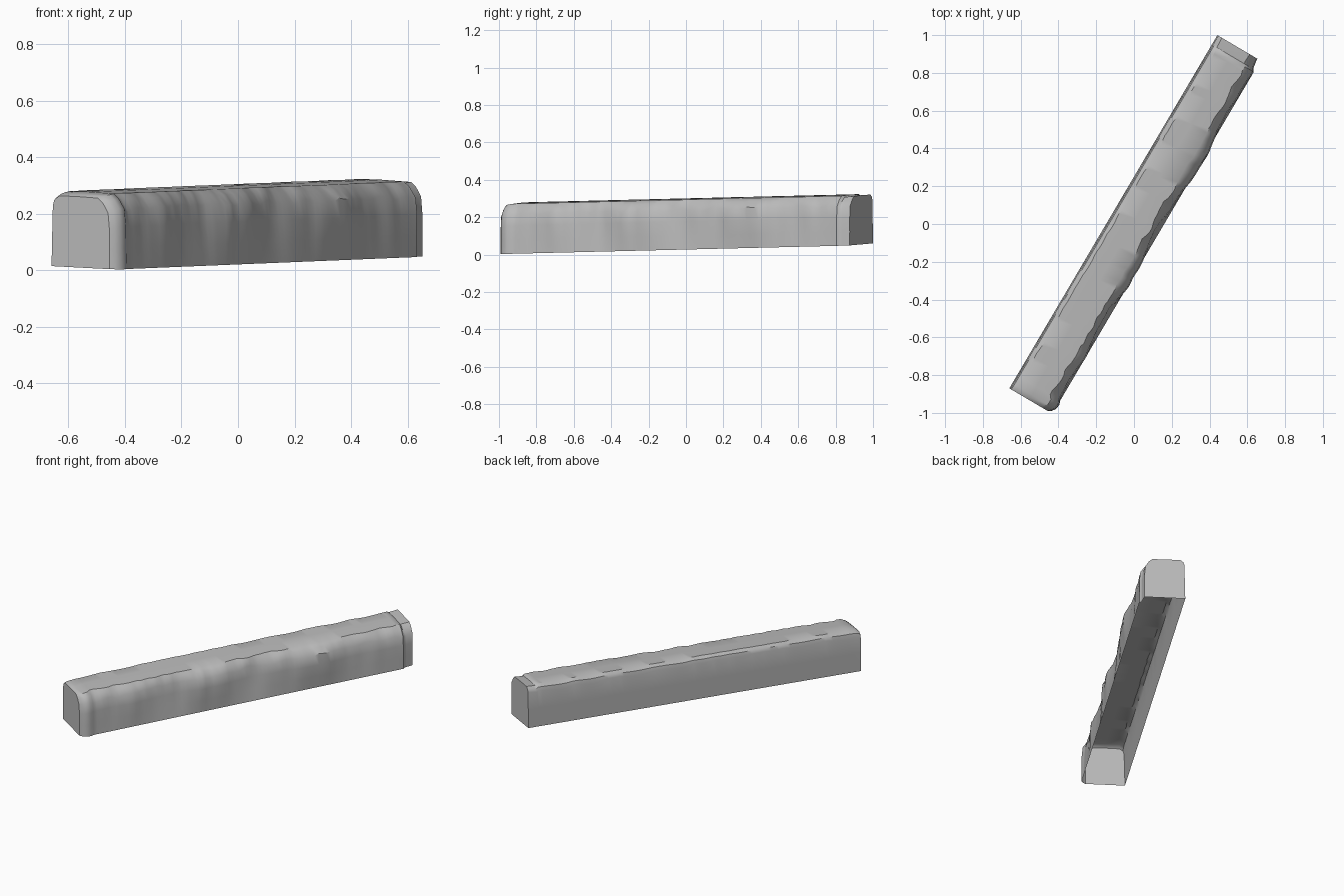
import bpy, bmesh, math
from mathutils import Vector, noise

cube = bpy.data.objects.get("Cube")
if cube:
    bpy.data.objects.remove(cube, do_unlink=True)

# Beam frame: along the length, across the width, and a slight tilt
ANGLE = math.radians(59.5)
ALONG = Vector((math.cos(ANGLE), math.sin(ANGLE), 0.021))
ACROSS = Vector((math.sin(ANGLE), -math.cos(ANGLE), -0.045))
CORNER = Vector((-0.66, -0.87, 0.015))
LENGTH = 2.17


def wave(s, freq, seed):
    return noise.noise(Vector((s * freq, seed, 0.37)))


def section(s):
    """Open cross-section from the left foot over the top to the right foot."""
    c = abs(wave(s, 9, 3.3)) + 0.4 * abs(wave(s, 23, 5.1))
    d = abs(wave(s, 6, 8.7))
    b = 0.02 * wave(s, 5, 1.9) + 0.008 * wave(s, 14, 2.6)
    return [(0, 0), (0.003, 0.12), (0.006, 0.235 - 0.03 * d),
            (0.013, 0.253 - 0.01 * d), (0.03 + 0.02 * d, 0.266),
            (0.12, 0.267), (0.222 - 0.03 * c, 0.265),
            (0.238 - 0.015 * c + b / 2, 0.25 - 0.01 * c),
            (0.254 + b, 0.222 - 0.03 * c), (0.26 + b, 0.15),
            (0.262 + b / 2, 0.075), (0.265, 0)]


# Stations: position, width scale, height scale; ends are worn down
stations = [(0, 0.9, 0.94), (0.012, 0.96, 0.97), (0.03, 1.01, 0.985), (0.06, 1.03, 1)]
COUNT = 80
stations += [(0.08 + 2.02 * i / COUNT, 1, 1) for i in range(COUNT + 1)]
stations += [(2.112, 0.96, 0.97), (2.125, 0.95, 0.975), (LENGTH, 0.925, 0.985)]

bm = bmesh.new()
rings = []
for s, ws, hs in stations:
    ring = []
    for w, h in section(s):
        p = CORNER + ALONG * s + ACROSS * (w * ws)
        p.z += h * hs
        ring.append(bm.verts.new(p))
    rings.append(ring)

# Long shell, open underneath
for a, b in zip(rings, rings[1:]):
    for i in range(len(a) - 1):
        bm.faces.new((a[i], b[i], b[i + 1], a[i + 1]))

# End faces
bm.faces.new(rings[0])
bm.faces.new(rings[-1][::-1])
bmesh.ops.recalc_face_normals(bm, faces=bm.faces[:])
top = max(bm.faces, key=lambda f: f.calc_center_median().z)
if top.normal.z < 0:
    bmesh.ops.reverse_faces(bm, faces=bm.faces[:])

mesh = bpy.data.meshes.new("stone_beam")
bm.to_mesh(mesh)
bm.free()
beam = bpy.data.objects.new("stone_beam", mesh)
bpy.context.collection.objects.link(beam)

# Plain grey stone
stone = bpy.data.materials.new("grey_stone")
stone.use_nodes = True
colour = (0.5, 0.5, 0.5, 1)
stone.diffuse_color = colour
stone.node_tree.nodes["Principled BSDF"].inputs["Base Color"].default_value = colour
mesh.materials.append(stone)

bpy.context.view_layer.objects.active = beam
beam.select_set(True)
bpy.ops.object.shade_smooth_by_angle(angle=math.radians(35))
